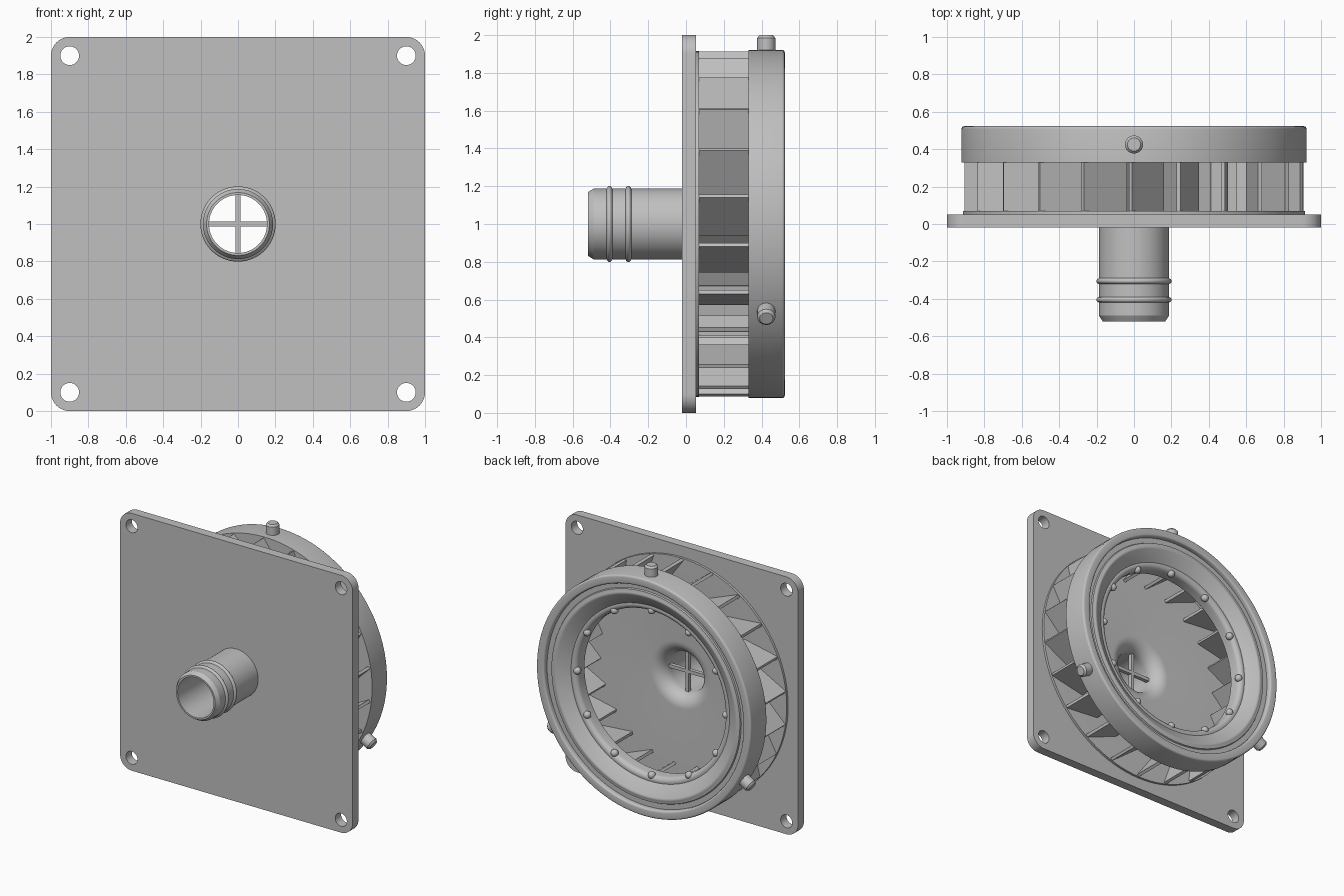
import bpy, bmesh
from math import sin, cos, pi, radians
from mathutils import Vector, Matrix

if "Cube" in bpy.data.objects:
    bpy.data.objects.remove(bpy.data.objects["Cube"], do_unlink=True)

grey = bpy.data.materials.new("plain grey")
grey.use_nodes = True
grey.diffuse_color = (0.53, 0.53, 0.53, 1)
grey.node_tree.nodes["Principled BSDF"].inputs["Base Color"].default_value = grey.diffuse_color

CENTRE = Vector((0, 0, 1))
BLADES = 22


def finish(name, bm, smooth=True):
    bmesh.ops.recalc_face_normals(bm, faces=bm.faces)
    mesh = bpy.data.meshes.new(name)
    bm.to_mesh(mesh)
    bm.free()
    mesh.materials.append(grey)
    obj = bpy.data.objects.new(name, mesh)
    bpy.context.collection.objects.link(obj)
    if smooth:
        bpy.ops.object.select_all(action='DESELECT')
        obj.select_set(True)
        bpy.context.view_layer.objects.active = obj
        bpy.ops.object.shade_smooth_by_angle(angle=radians(32))
    return obj


def arc(cr, cy, rad, start, end, n=6):
    """Points (radius, y) along an arc of a lathe profile."""
    angles = [radians(start + (end - start) * i / n) for i in range(n + 1)]
    return [(cr + rad * cos(a), cy + rad * sin(a)) for a in angles]


def lathe(name, profile, steps=96):
    """Closed profile of (radius, y) turned about the y axis."""
    bm = bmesh.new()
    rings = []
    for i in range(steps):
        a = 2 * pi * i / steps
        rings.append([bm.verts.new((r * cos(a), y, 1 + r * sin(a))) for r, y in profile])
    n = len(profile)
    for i in range(steps):
        p, q = rings[i], rings[(i + 1) % steps]
        for j in range(n):
            k = (j + 1) % n
            bm.faces.new((p[j], p[k], q[k], q[j]))
    return finish(name, bm)


def circle(x, z, r, n=32):
    return [(x + r * cos(2 * pi * i / n), z + r * sin(2 * pi * i / n)) for i in range(n)]


# Square mounting plate with rounded corners, screw holes and a pipe hole
corners = ((1, 1, 0), (-1, 1, 90), (-1, -1, 180), (1, -1, 270))
outline = []
for sx, sz, start in corners:
    outline += arc(0.9 * sx, 0.9 * sz, 0.1, start, start + 90, 10)
loops = [outline, circle(0, 0, 0.28, 64)]
loops += [circle(0.9 * sx, 0.9 * sz, 0.05) for sx, sz, _ in corners]
curve = bpy.data.curves.new("plate_outline", 'CURVE')
curve.dimensions = '2D'
curve.fill_mode = 'BOTH'
curve.extrude = 0.036
for loop in loops:
    spline = curve.splines.new('POLY')
    spline.points.add(len(loop) - 1)
    spline.use_cyclic_u = True
    for point, (x, z) in zip(spline.points, loop):
        point.co = (x, z, 0, 1)
helper = bpy.data.objects.new("plate_outline", curve)
bpy.context.collection.objects.link(helper)
graph = bpy.context.evaluated_depsgraph_get()
bm = bmesh.new()
bm.from_mesh(helper.evaluated_get(graph).to_mesh())
bpy.data.objects.remove(helper, do_unlink=True)
bmesh.ops.remove_doubles(bm, verts=bm.verts, dist=0.0001)
bmesh.ops.transform(bm, verts=bm.verts,
                    matrix=Matrix.Translation((0, 0.016, 1)) @ Matrix.Rotation(pi / 2, 4, 'X'))
finish("mounting_plate", bm)

# Pipe, flared inlet and floor disc as one turned part
profile = [(0.155, -0.52), (0.168, -0.52), (0.187, -0.49)]
for y in (-0.405, -0.305):
    profile += [(0.187, y - 0.016)] + arc(0.187, y, 0.014, -80, 80) + [(0.187, y + 0.016)]
profile += [(0.187, -0.02), (0.30, -0.02), (0.30, 0.05), (0.915, 0.05), (0.915, 0.07)]
profile += arc(0.26, -0.035, 0.105, 90, 180, 10)
lathe("pipe_and_floor", profile)

# Cross bars inside the inlet
bm = bmesh.new()
for size in ((0.32, 0.03, 0.026), (0.026, 0.03, 0.32)):
    bmesh.ops.create_cube(bm, size=1, matrix=Matrix.Translation((0, -0.03, 1)) @ Matrix.Diagonal((*size, 1)))
finish("inlet_cross", bm, False)

# Slanted blades between floor and ring
bm = bmesh.new()
outer, length, slant = 0.908, 0.29, radians(35)
for i in range(BLADES):
    tip = radians(91.2) - 2 * pi * i / BLADES
    mid = Matrix.Translation(CENTRE) @ Matrix.Rotation(-tip, 4, 'Y')
    place = (mid @ Matrix.Translation((outer, 0.2, 0)) @ Matrix.Rotation(-slant, 4, 'Y')
             @ Matrix.Translation((-length / 2, 0, 0)))
    bmesh.ops.create_cube(bm, size=1, matrix=place @ Matrix.Diagonal((length, 0.28, 0.022, 1)))
finish("blades", bm, False)

# Rear ring with a stepped rim and a dished inner lip
ring = [(0.645, 0.33), (0.922, 0.33)]
ring += arc(0.907, 0.508, 0.015, 0, 90, 4)
ring += arc(0.87, 0.508, 0.015, 90, 180, 4)
ring += [(0.855, 0.485), (0.815, 0.485), (0.81, 0.495)]
ring += arc(0.78, 0.475, 0.025, 60, 120, 4)
ring += [(0.70, 0.45)] + arc(0.67, 0.405, 0.035, 70, 180, 6)
ring += [(0.635, 0.34)]
lathe("rear_ring", ring, 128)

# Small balls set round the inner lip
bm = bmesh.new()
for i in range(12):
    a = 2 * pi * i / 12
    spot = CENTRE + Vector((0.64 * cos(a), 0.42, 0.64 * sin(a)))
    bmesh.ops.create_uvsphere(bm, u_segments=16, v_segments=10, radius=0.028,
                              matrix=Matrix.Translation(spot))
finish("lip_balls", bm)

# Three chamfered locking pegs on the ring
bm = bmesh.new()
for angle in (90, 210, 330):
    turn = (Matrix.Translation(CENTRE) @ Matrix.Rotation(-radians(angle), 4, 'Y')
            @ Matrix.Rotation(pi / 2, 4, 'Y'))
    for r1, r2, low, high in ((0.048, 0.048, 0.88, 0.985), (0.048, 0.035, 0.985, 1.0)):
        bmesh.ops.create_cone(bm, cap_ends=True, segments=32, radius1=r1, radius2=r2, depth=high - low,
                              matrix=turn @ Matrix.Translation((0, 0.425, (low + high) / 2)))
finish("locking_pegs", bm)
